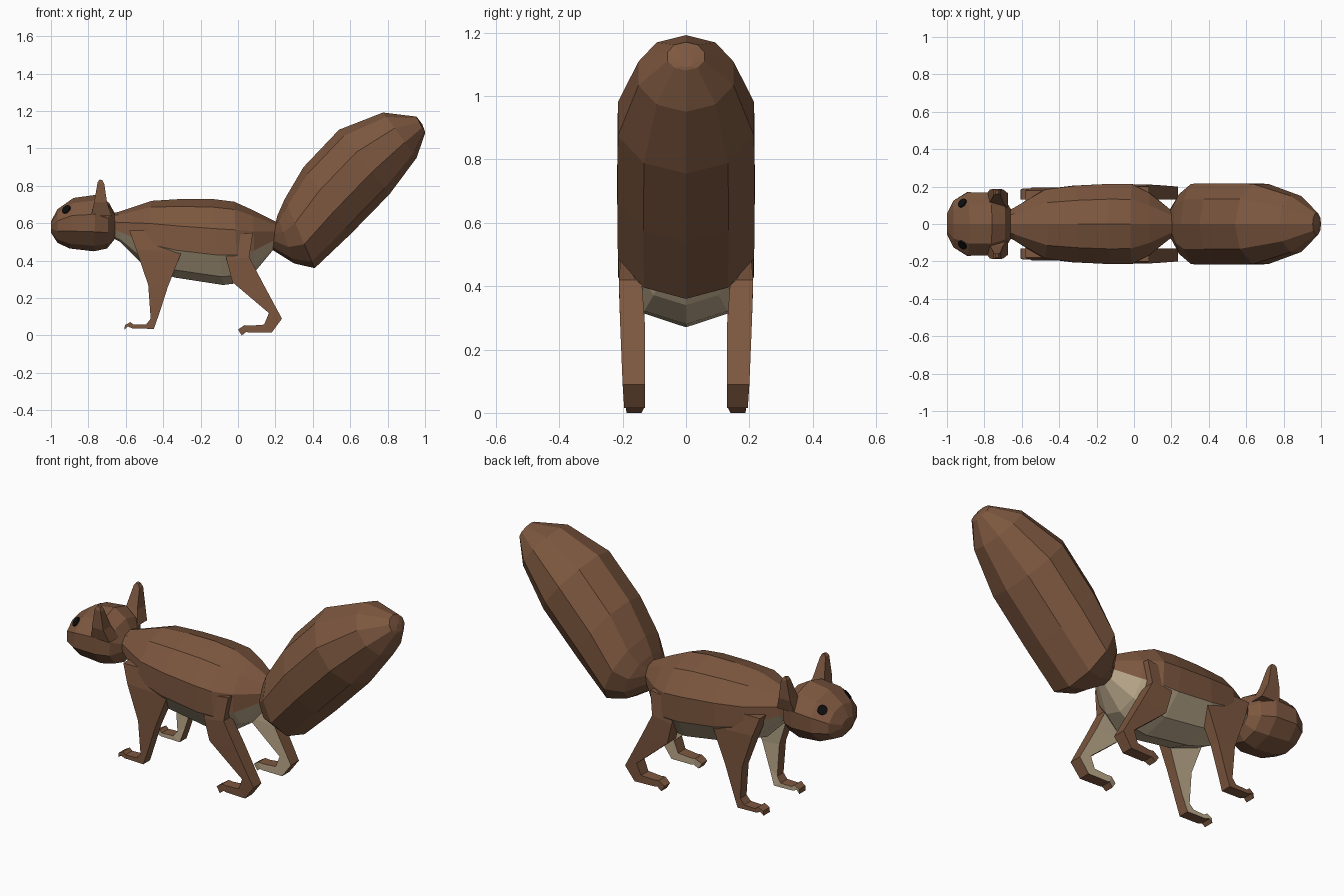
import bpy, bmesh, math
from mathutils import Vector
from mathutils.bvhtree import BVHTree

if "Cube" in bpy.data.objects:
    bpy.data.objects.remove(bpy.data.objects["Cube"])


def material(name, color):
    m = bpy.data.materials.new(name)
    m.diffuse_color = (*color, 1)
    m.use_nodes = True
    m.node_tree.nodes["Principled BSDF"].inputs["Base Color"].default_value = m.diffuse_color
    return m


BROWN = material("brown fur", (0.205, 0.096, 0.050))
CREAM = material("cream fur", (0.515, 0.410, 0.270))
BLACK = material("black eye", (0.004, 0.004, 0.004))
N = 10


def loft(name, rings, is_cream=None):
    """Skin closed rings of points; is_cream(side_index, normal) picks the colour."""
    bm = bmesh.new()
    vs = [[bm.verts.new(p) for p in r] for r in rings]
    n = len(vs[0])
    sides = []
    for a, b in zip(vs, vs[1:]):
        for i in range(n):
            j = (i + 1) % n
            sides.append((bm.faces.new((a[i], a[j], b[j], b[i])), i))
    bm.faces.new(vs[0])
    bm.faces.new(vs[-1])
    bmesh.ops.recalc_face_normals(bm, faces=bm.faces)
    bm.normal_update()
    if is_cream:
        for f, i in sides:
            f.material_index = int(is_cream(i, f.normal))
    mesh = bpy.data.meshes.new(name)
    bm.to_mesh(mesh)
    mesh.materials.append(BROWN)
    mesh.materials.append(CREAM)
    ob = bpy.data.objects.new(name, mesh)
    bpy.context.collection.objects.link(ob)
    tree = BVHTree.FromBMesh(bm)
    bm.free()
    return tree


def round_ring(xt, zt, xb, zb, w):
    """Ten-sided ring from its top point, bottom point and half width."""
    c = Vector(((xt + xb) / 2, 0, (zt + zb) / 2))
    down = Vector((xb, 0, zb)) - c
    return [c + down * math.cos(math.tau * i / N)
            + Vector((0, w / 0.951 * math.sin(math.tau * i / N), 0)) for i in range(N)]


def quad_ring(xa, za, xb, zb, yin, yout, s):
    return [(xa, s * yin, za), (xb, s * yin, zb), (xb, s * yout, zb), (xa, s * yout, za)]


# Body, cream on the lowest four sides
body = [(-.70, .65, -.69, .53, .06), (-.64, .66, -.63, .50, .09), (-.46, .72, -.50, .37, .185),
        (-.30, .73, -.34, .31, .205), (-.14, .73, -.08, .27, .215), (-.02, .715, .00, .28, .213),
        (.08, .67, .09, .34, .165), (.21, .605, .19, .46, .07)]
loft("body", [round_ring(*r) for r in body], lambda i, n: i in (0, 1, N - 2, N - 1))

# Bushy tail
tail = [(.20, .60, .18, .46, .07), (.21, .64, .30, .385, .16), (.25, .73, .41, .36, .215),
        (.35, .90, .60, .54, .217), (.54, 1.10, .81, .755, .215), (.775, 1.192, .955, .95, .15),
        (.955, 1.17, 1.0, 1.08, .058), (.985, 1.13, 1.0, 1.09, .02)]
loft("tail", [round_ring(*r) for r in tail])

# Head
head = [(-1.0, .61, -1.0, .55, .055), (-.965, .675, -.965, .495, .125), (-.88, .735, -.90, .465, .17),
        (-.76, .752, -.77, .45, .168), (-.69, .71, -.70, .465, .135), (-.655, .645, -.655, .52, .075)]
head_tree = loft("head", [round_ring(*r) for r in head])

# Legs: front edge, back edge, inner and outer y
front_leg = [(-.58, .56, -.32, .56, .10, .18), (-.545, .46, -.30, .45, .12, .195),
             (-.48, .27, -.375, .26, .135, .193), (-.467, .09, -.42, .12, .135, .19),
             (-.49, .06, -.45, .035, .13, .19), (-.56, .058, -.565, .038, .13, .19),
             (-.575, .072, -.59, .048, .13, .19), (-.605, .055, -.607, .03, .13, .185)]
hind_leg = [(-.08, .53, .08, .55, .12, .20), (-.06, .40, .06, .42, .14, .212),
            (-.03, .285, .13, .285, .13, .208), (.165, .12, .235, .09, .13, .20),
            (.14, .058, .18, .015, .13, .195), (.06, .052, .055, .016, .13, .19),
            (.035, .055, .045, .02, .13, .19), (.0, .032, .02, .0, .14, .188)]
# Ears: leaning outward
ear = [(-.785, .64, -.675, .64, .08, .165), (-.77, .71, -.70, .71, .115, .185),
       (-.75, .82, -.715, .81, .155, .187), (-.74, .834, -.725, .83, .16, .18)]

for side, s in (("right", -1), ("left", 1)):
    inner = lambda i, n: n.y * s < -0.5
    loft("front_leg_" + side, [quad_ring(*r, s) for r in front_leg], inner)
    loft("hind_leg_" + side, [quad_ring(*r, s) for r in hind_leg], inner)
    loft("ear_" + side, [quad_ring(*r, s) for r in ear])

    # Eye: thin disc resting on the head surface
    center = Vector((-.82, 0, .60))
    hit, normal, _, _ = head_tree.ray_cast(center, Vector((-.92, s * .115, .675)) - center)
    direction = Vector((-.5, s * .72, .5)).normalized()
    if normal.dot(direction) > 0.5:
        direction = normal
    bpy.ops.mesh.primitive_cylinder_add(vertices=16, radius=.026, depth=.009,
                                        location=hit + direction * .003,
                                        rotation=direction.to_track_quat('Z', 'Y').to_euler())
    eye = bpy.context.object
    eye.name = "eye_" + side
    eye.data.materials.append(BLACK)
